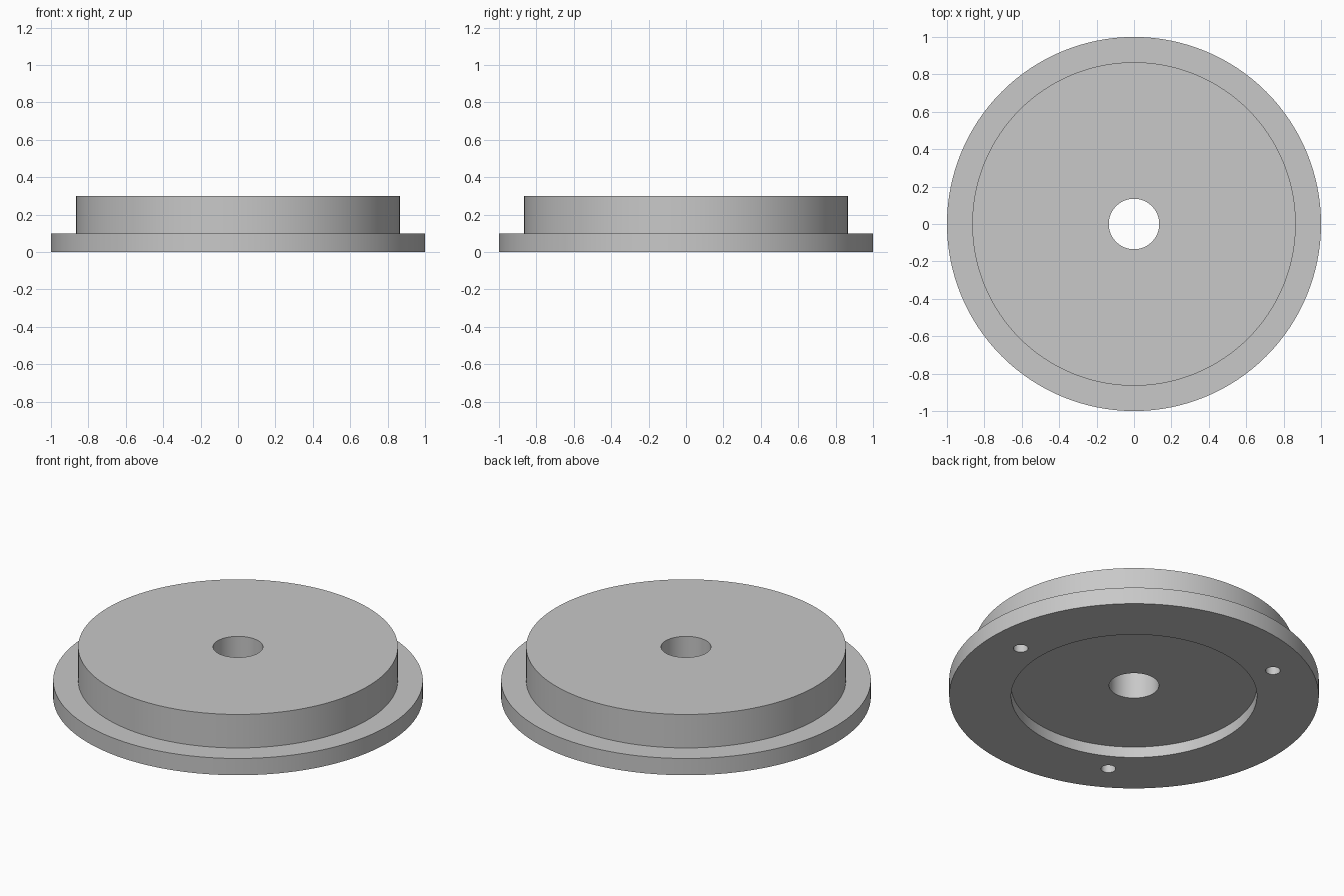
import bpy
import bmesh
from math import cos, sin, tau

cube = bpy.data.objects.get("Cube")
if cube:
    bpy.data.objects.remove(cube, do_unlink=True)

SEGMENTS = 128

grey = bpy.data.materials.new("plain grey")
grey.use_nodes = True
colour = (0.58, 0.58, 0.58, 1)
grey.diffuse_color = colour
grey.node_tree.nodes["Principled BSDF"].inputs["Base Color"].default_value = colour


def link_mesh(name, bm):
    bmesh.ops.recalc_face_normals(bm, faces=bm.faces)
    mesh = bpy.data.meshes.new(name)
    bm.to_mesh(mesh)
    bm.free()
    mesh.materials.append(grey)
    obj = bpy.data.objects.new(name, mesh)
    bpy.context.collection.objects.link(obj)
    return obj


def lathe(name, profile):
    """Revolve a closed (radius, height) outline around z."""
    bm = bmesh.new()
    rings = []
    for i in range(SEGMENTS):
        a = tau * i / SEGMENTS
        rings.append([bm.verts.new((r * cos(a), r * sin(a), z)) for r, z in profile])
    n = len(profile)
    for i, ring in enumerate(rings):
        following = rings[(i + 1) % SEGMENTS]
        for j in range(n):
            k = (j + 1) % n
            bm.faces.new((ring[j], following[j], following[k], ring[k]))
    return link_mesh(name, bm)


# Stepped disc: bore, underside recess, flange and raised plate
disc = lathe("flanged_disc", [
    (0.135, 0.065), (0.665, 0.065), (0.665, 0), (1, 0),
    (1, 0.1), (0.865, 0.1), (0.865, 0.3), (0.135, 0.3),
])

# Three blind screw holes in the underside
HOLE_DEPTH = 0.2
bm = bmesh.new()
for i in range(3):
    a = tau * i / 3
    hole = bmesh.ops.create_cone(bm, cap_ends=True, segments=32, radius1=0.04,
                                 radius2=0.04, depth=2 * HOLE_DEPTH)
    bmesh.ops.translate(bm, verts=hole["verts"], vec=(0.8 * cos(a), 0.8 * sin(a), 0))
cutter = link_mesh("screw_hole_cutter", bm)
cutter.hide_render = True

cut = disc.modifiers.new("screw holes", "BOOLEAN")
cut.operation = "DIFFERENCE"
cut.solver = "EXACT"
cut.object = cutter

bpy.ops.object.select_all(action="DESELECT")
disc.select_set(True)
bpy.context.view_layer.objects.active = disc
bpy.ops.object.modifier_apply(modifier=cut.name)
bpy.data.objects.remove(cutter, do_unlink=True)
bpy.ops.object.shade_smooth_by_angle()
